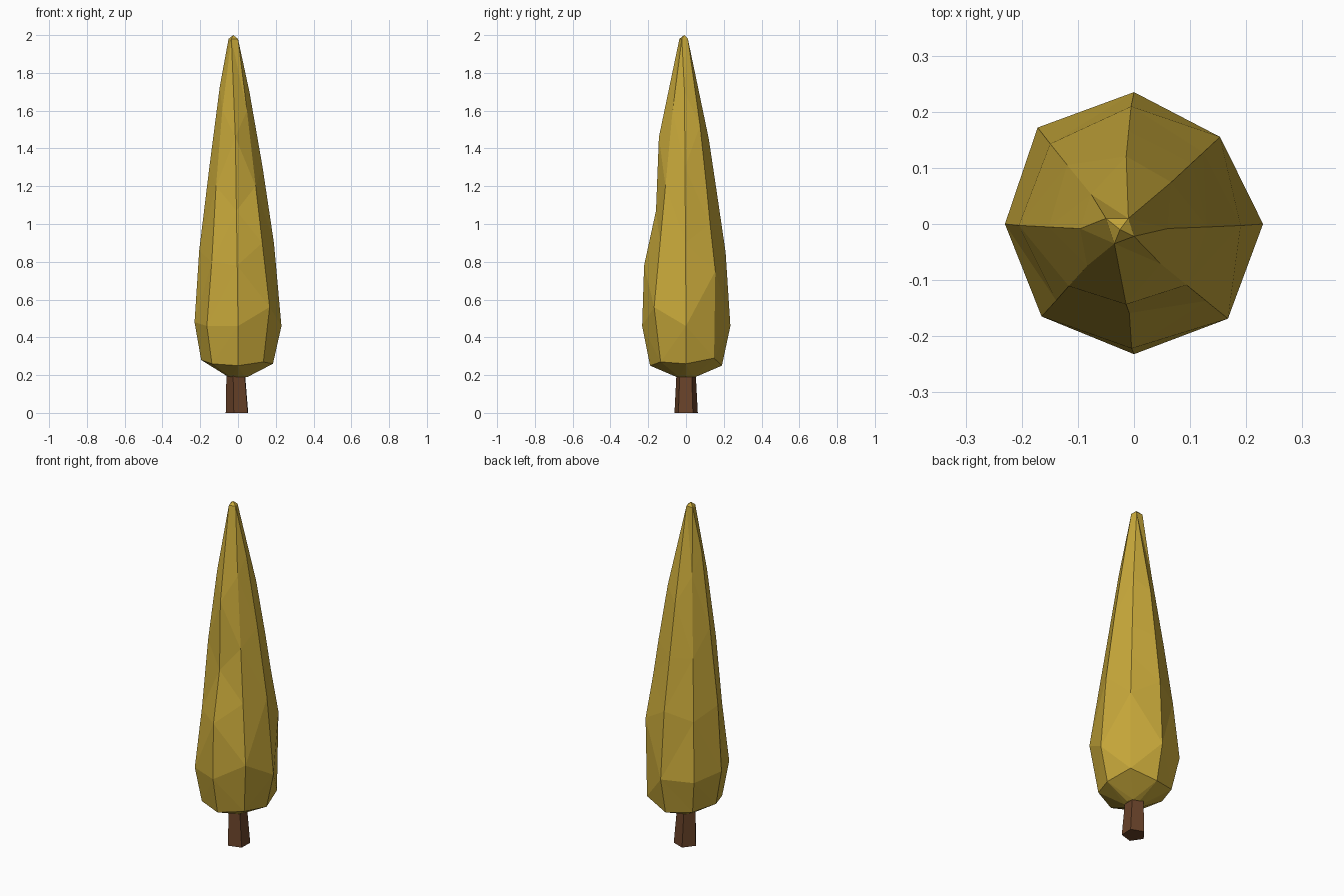
import bpy, bmesh, math
from mathutils import Vector

if "Cube" in bpy.data.objects:
    bpy.data.objects.remove(bpy.data.objects["Cube"])


def material(name, rgb):
    m = bpy.data.materials.new(name)
    m.diffuse_color = (*rgb, 1)
    m.use_nodes = True
    m.node_tree.nodes["Principled BSDF"].inputs["Base Color"].default_value = m.diffuse_color
    return m


def finish(bm, name, mat):
    bmesh.ops.remove_doubles(bm, verts=bm.verts[:], dist=0.0005)
    bmesh.ops.recalc_face_normals(bm, faces=bm.faces[:])
    mesh = bpy.data.meshes.new(name)
    bm.to_mesh(mesh)
    bm.free()
    mesh.materials.append(mat)
    ob = bpy.data.objects.new(name, mesh)
    bpy.context.collection.objects.link(ob)
    return ob


gold = material("golden foliage", (0.57, 0.39, 0.042))
brown = material("brown bark", (0.14, 0.055, 0.022))

# Foliage: eight uneven columns, each a profile of (height, radius)
columns = [
    [(.26, .185), (.46, .23), (.90, .196), (1.30, .142), (1.70, .078)],    # east
    [(.29, .21), (.75, .222), (1.00, .185), (1.20, .16), (1.52, .115)],    # north-east
    [(.25, .19), (.46, .235), (.85, .212), (1.15, .17), (1.45, .127)],     # north
    [(.27, .20), (.46, .243), (.80, .205), (1.15, .155), (1.60, .085)],    # north-west
    [(.28, .195), (.48, .23), (.86, .20), (1.30, .14), (1.73, .078)],      # west
    [(.26, .195), (.46, .233), (.80, .19), (1.20, .15), (1.60, .095)],     # south-west
    [(.25, .19), (.46, .232), (.78, .22), (1.07, .155), (1.46, .137)],     # south
    [(.27, .19), (.56, .238), (.90, .19), (1.20, .147), (1.60, .09)],      # south-east
]
# Columns meet in pairs at four tip points
tips = [(0, -.022), (-.01, .01), (-.01, .01), (-.05, .01),
        (-.05, .01), (-.035, -.035), (-.035, -.035), (0, -.022)]
bm = bmesh.new()
grid = []
for i, profile in enumerate(columns):
    a = i * math.pi / 4
    out = Vector((math.cos(a), math.sin(a), 0))
    pts = [out * 0.05 + Vector((0, 0, .19))]
    for z, r in profile:
        lean = max(0, (z - .5) / 1.5)
        pts.append(out * r + Vector((-.022 * lean, -.01 * lean, z)))
    pts.append(Vector((*tips[i], 1.98)))
    grid.append([bm.verts.new(p) for p in pts])
apex = bm.verts.new((-.025, -.01, 2.0))
for i in range(8):
    a, b = grid[i], grid[(i + 1) % 8]
    for k in range(len(a) - 1):
        # split each cell along its shorter diagonal
        if (a[k].co - b[k + 1].co).length < (b[k].co - a[k + 1].co).length:
            bm.faces.new((a[k], b[k], b[k + 1]))
            bm.faces.new((a[k], b[k + 1], a[k + 1]))
        else:
            bm.faces.new((a[k], b[k], a[k + 1]))
            bm.faces.new((b[k], b[k + 1], a[k + 1]))
    bm.faces.new((a[-1], b[-1], apex))
bm.faces.new([c[0] for c in reversed(grid)])
bmesh.ops.dissolve_degenerate(bm, dist=0.0005, edges=bm.edges[:])
finish(bm, "foliage", gold)

# Trunk: tapered five-sided post running a little into the foliage
bm = bmesh.new()
rings = []
for z, r, cx in ((0, .065, 0), (.22, .053, -.008)):
    angles = [math.radians(178 + 72 * k) for k in range(5)]
    rings.append([bm.verts.new((cx + r * math.cos(t), r * math.sin(t), z)) for t in angles])
for k in range(5):
    j = (k + 1) % 5
    bm.faces.new((rings[0][k], rings[0][j], rings[1][j], rings[1][k]))
bm.faces.new(rings[0][::-1])
bm.faces.new(rings[1])
finish(bm, "trunk", brown)
